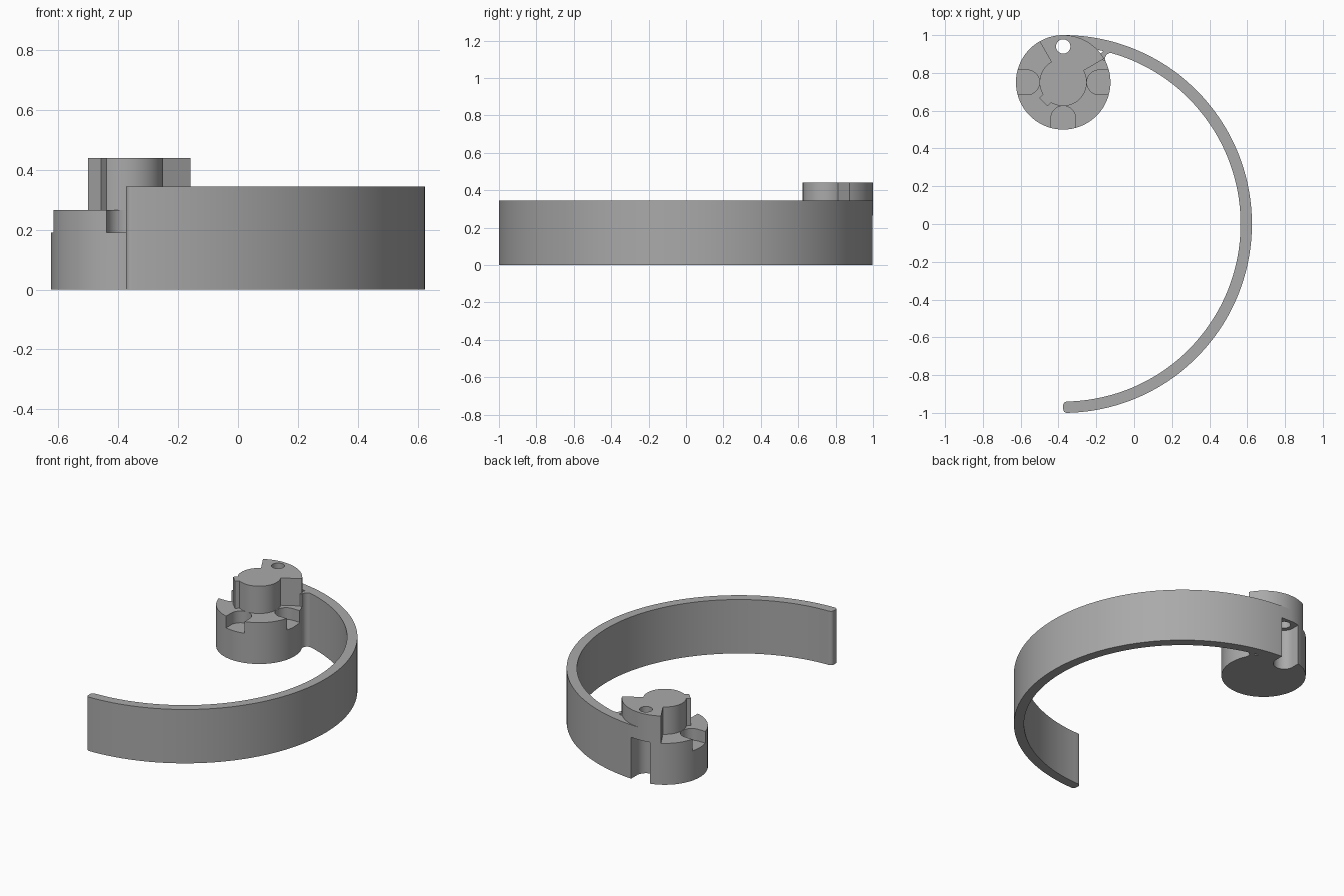
import bpy, bmesh
from math import sin, cos, asin, radians, pi

cube = bpy.data.objects.get("Cube")
if cube:
    bpy.data.objects.remove(cube, do_unlink=True)

grey = bpy.data.materials.new("plain grey")
grey.use_nodes = True
colour = (0.4, 0.4, 0.4, 1)
grey.diffuse_color = colour
grey.node_tree.nodes["Principled BSDF"].inputs["Base Color"].default_value = colour

RING = (-0.375, 0)        # centre of the curved band
HUB = (-0.375, 0.75)      # centre of the hub
BAND_TOP, HUB_TOP, LOCK_TOP, SLOT_FLOOR = 0.345, 0.265, 0.44, 0.19


def arc(centre, r, start, end, n):
    """Points on an arc, angles in degrees."""
    steps = [radians(start + (end - start) * i / n) for i in range(n + 1)]
    return [(centre[0] + r * cos(a), centre[1] + r * sin(a)) for a in steps]


def prism(name, points, z0, z1):
    """Extrude a flat outline from z0 to z1."""
    bm = bmesh.new()
    face = bm.faces.new([bm.verts.new((x, y, z0)) for x, y in points])
    top = bmesh.ops.extrude_face_region(bm, geom=[face])["geom"]
    verts = [v for v in top if isinstance(v, bmesh.types.BMVert)]
    bmesh.ops.translate(bm, verts=verts, vec=(0, 0, z1 - z0))
    bmesh.ops.recalc_face_normals(bm, faces=bm.faces)
    mesh = bpy.data.meshes.new(name)
    bm.to_mesh(mesh)
    bm.free()
    mesh.materials.append(grey)
    obj = bpy.data.objects.new(name, mesh)
    bpy.context.collection.objects.link(obj)
    return obj


def combine(target, other, operation):
    """Apply a boolean and discard the second object."""
    mod = target.modifiers.new(operation, 'BOOLEAN')
    mod.operation, mod.object, mod.solver = operation, other, 'EXACT'
    bpy.context.view_layer.objects.active = target
    bpy.ops.object.modifier_apply(modifier=mod.name)
    bpy.data.objects.remove(other, do_unlink=True)


def slot_outline(angle, distance, r, reach):
    """Round-ended slot running outward from the hub centre."""
    a = radians(angle)
    end = (HUB[0] + distance * cos(a), HUB[1] + distance * sin(a))
    pts = arc(end, r, angle + 90, angle + 270, 24)
    return pts + [(x + reach * cos(a), y + reach * sin(a)) for x, y in (pts[-1], pts[0])]


# Hub with three round-ended slots
body = prism("hub_and_band", arc(HUB, 0.25, 0, 360, 96)[:-1], 0, HUB_TOP)
for angle in (0, 180, 270):
    combine(body, prism("slot_cutter", slot_outline(angle, 0.19, 0.065, 0.2),
                        SLOT_FLOOR, 0.5), 'DIFFERENCE')

# Lock on top: round core, wide rear sector and a small square tooth
half = 0.03
spread = asin(half / 0.125) * 180 / pi
d = 0.5 ** 0.5
tooth = [(HUB[0] - (0.148 * d) + s * half * d, HUB[1] - (0.148 * d) - s * half * d)
         for s in (-1, 1)]
lock = (arc(HUB, 0.25, 30, 120, 24)
        + arc(HUB, 0.125, 120, 225 - spread, 24) + tooth
        + arc(HUB, 0.125, 225 + spread, 390, 42))
combine(body, prism("lock", lock, 0.25, LOCK_TOP), 'UNION')

# Half-ring band with a softly rounded free end
c = 0.02
band = (arc(RING, 1, -88.8, 90, 120) + arc(RING, 0.94, 90, -88.7, 120)
        + arc((RING[0] + c, -0.94 - c), c, 90, 180, 6)
        + arc((RING[0] + c, -1 + c), c, 180, 270, 6)[:-1])
combine(body, prism("band", band, 0, BAND_TOP), 'UNION')

# Fillet where the band leaves the hub
fillet = arc((-0.124, 0.875), 0.03, 206.5, 74, 12) + [(-0.14, 0.94), (-0.2, 0.88)]
combine(body, prism("fillet", fillet, 0, BAND_TOP), 'UNION')

# Rear groove below the lock, and the pin hole through the lock
combine(body, prism("groove_cutter", slot_outline(90, 0.19, 0.065, 0.2),
                    -0.1, HUB_TOP), 'DIFFERENCE')
combine(body, prism("hole_cutter", arc((HUB[0], 0.94), 0.038, 0, 360, 32)[:-1],
                    0.2, 0.6), 'DIFFERENCE')

# Smooth the curved walls, keep the edges crisp
bpy.ops.object.select_all(action='DESELECT')
body.select_set(True)
bpy.context.view_layer.objects.active = body
bpy.ops.object.shade_smooth_by_angle(angle=radians(30))
